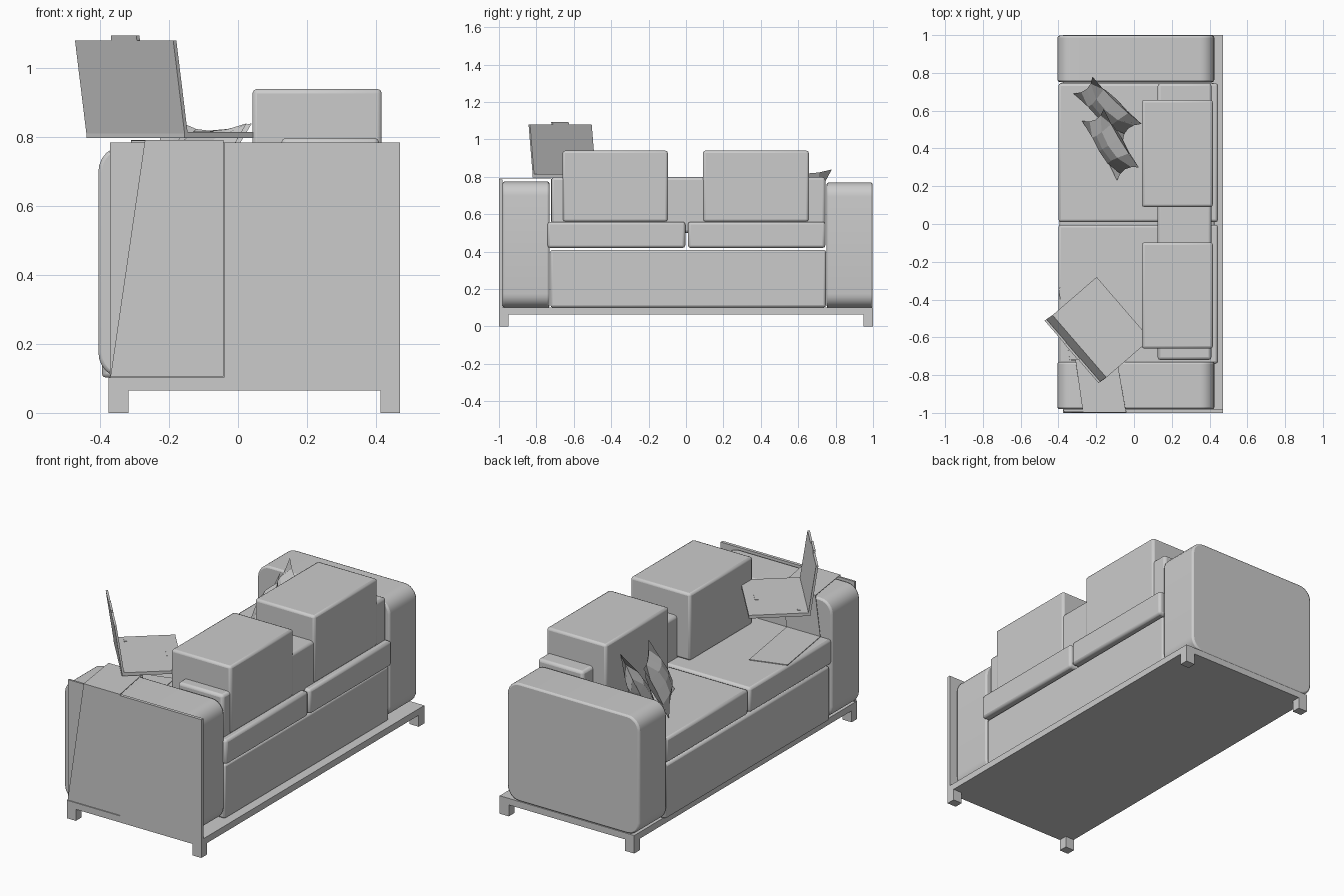
import bpy, bmesh, math
from mathutils import Vector

if "Cube" in bpy.data.objects:
    bpy.data.objects.remove(bpy.data.objects["Cube"])

grey = bpy.data.materials.new("plain grey")
grey.diffuse_color = (0.6, 0.6, 0.6, 1)
grey.use_nodes = True
grey.node_tree.nodes["Principled BSDF"].inputs["Base Color"].default_value = grey.diffuse_color


def finish(name, bm, bevel=0.0, segments=2, smooth=False):
    """Turn a bmesh into a named object."""
    bmesh.ops.recalc_face_normals(bm, faces=bm.faces)
    me = bpy.data.meshes.new(name)
    bm.to_mesh(me)
    bm.free()
    me.materials.append(grey)
    ob = bpy.data.objects.new(name, me)
    bpy.context.collection.objects.link(ob)
    if bevel:
        mod = ob.modifiers.new("bevel", 'BEVEL')
        mod.width, mod.segments = bevel, segments
        mod.limit_method = 'ANGLE'
        mod.angle_limit = math.radians(40)
    if smooth:
        bpy.ops.object.select_all(action='DESELECT')
        ob.select_set(True)
        bpy.context.view_layer.objects.active = ob
        bpy.ops.object.shade_smooth_by_angle(angle=math.radians(35))
    return ob


def box(name, x, y, z, bevel=0.0):
    """Box from (min, max) ranges."""
    bm = bmesh.new()
    bmesh.ops.create_cube(bm, size=1)
    for v in bm.verts:
        v.co = [r[0] if c < 0 else r[1] for r, c in zip((x, y, z), v.co)]
    return finish(name, bm, bevel, smooth=bevel > 0)


def slab(name, origin, u, v, w):
    """Box spanned by three edge vectors."""
    bm = bmesh.new()
    bmesh.ops.create_cube(bm, size=1)
    for p in bm.verts:
        a, b, c = (p.co.x + .5, p.co.y + .5, p.co.z + .5)
        p.co = origin + u * a + v * b + w * c
    return finish(name, bm)


def arm(name, y0, y1, top):
    """Armrest: rounded side profile extruded across its width."""
    x0, x1, z0, r = -0.405, 0.425, 0.1, 0.075
    bm = bmesh.new()
    pts = []
    for k, (cx, cz) in enumerate([(x1 - r, top - r), (x0 + r, top - r),
                                  (x0 + r, z0 + r), (x1 - r, z0 + r)]):
        for i in range(7):
            a = math.radians(90 * k + 15 * i)
            pts.append((cx + r * math.cos(a), y0, cz + r * math.sin(a)))
    face = bm.faces.new([bm.verts.new(p) for p in pts])
    ext = bmesh.ops.extrude_face_region(bm, geom=[face])
    for v in ext['geom']:
        if isinstance(v, bmesh.types.BMVert):
            v.co.y = y1
    finish(name, bm, 0.01, smooth=True)


def pillow(name, bottom_a, bottom_b, top_a, top_b, puff):
    """Throw pillow: pinched four-corner cushion with faceted bulging sides."""
    a, b, c, d = map(Vector, (bottom_a, bottom_b, top_a, top_b))
    normal = (b - a).cross(c - a).normalized()
    n = 4
    bm = bmesh.new()
    for side in (-1, 1):
        grid = []
        for i in range(n + 1):
            for j in range(n + 1):
                s, t = 2 * i / n - 1, 2 * j / n - 1
                h = ((1 - s * s) * (1 - t * t)) ** 0.6
                # edges curve inward between the corners
                s2 = (s * (1 - 0.16 * (1 - t * t)) + 1) / 2
                t2 = (t * (1 - 0.16 * (1 - s * s)) + 1) / 2
                p = a.lerp(b, s2).lerp(c.lerp(d, s2), t2)
                grid.append(bm.verts.new(p + normal * side * puff * h))
        for i in range(n):
            for j in range(n):
                k = i * (n + 1) + j
                bm.faces.new([grid[q] for q in (k, k + 1, k + n + 2, k + n + 1)])
    bmesh.ops.remove_doubles(bm, verts=bm.verts, dist=1e-4)
    finish(name, bm)


# platform and legs
box("platform", (-0.375, 0.47), (-1, 1), (0.065, 0.102))
for lx, x in (("front", (-0.375, -0.318)), ("back", (0.413, 0.47))):
    for ly, y in (("right", (-1, -0.95)), ("left", (0.95, 1))):
        box(f"{lx}_{ly}_leg", x, y, (0, 0.066))

# arms and the flat end panel
arm("right_arm", -0.98, -0.73, 0.775)
arm("left_arm", 0.752, 0.998, 0.77)
box("end_panel", (-0.04, 0.47), (-1, -0.982), (0.1, 0.785))
box("end_panel_front", (-0.372, -0.04), (-0.993, -0.982), (0.1, 0.785))

# seat body, seat cushions, backrest and back cushions
box("seat_body", (-0.395, 0.425), (-0.725, 0.748), (0.102, 0.41), 0.012)
box("backrest", (0.125, 0.41), (-0.72, 0.745), (0.5, 0.798), 0.015)
for side, seat_y, back_y in (("right", (-0.74, -0.004), (-0.66, -0.097)),
                             ("left", (0.01, 0.745), (0.09, 0.657))):
    box(f"{side}_seat_cushion", (-0.4, 0.445), seat_y, (0.42, 0.56), 0.014)
    box(f"{side}_back_cushion", (0.042, 0.417), back_y, (0.56, 0.94), 0.013)

# throw draped over the right arm and onto the seat: (y, z) with left and right x
path = [(-0.9975, 0.105, -0.37, -0.042), (-0.9975, 0.79, -0.27, -0.042),
        (-0.72, 0.79, -0.31, -0.09), (-0.72, 0.564, -0.34, -0.13)]
bm = bmesh.new()
rows = [[bm.verts.new((x, y, z)) for x in (xl, xr)] for y, z, xl, xr in path]
rows.append([bm.verts.new((-0.4, -0.34, 0.564)), bm.verts.new((-0.2, -0.28, 0.564))])
for p, q in zip(rows, rows[1:]):
    bm.faces.new((p[0], p[1], q[1], q[0]))
throw = finish("throw_blanket", bm)
mod = throw.modifiers.new("thickness", 'SOLIDIFY')
mod.thickness, mod.offset = 0.004, 0

# open laptop, turned on the armrest
up = Vector((0, 0, 1))
hinge = Vector((-0.44, -0.49, 0.797))
along = Vector((0.285, -0.33, 0))
depth = Vector((0.757, 0.654, 0))
lean = Vector((-0.033, -0.022, 0.27))
slab("laptop_base", hinge, along, depth * 0.32, up * 0.018)
slab("laptop_screen", hinge + up * 0.014, along, lean, depth * 0.012)
slab("laptop_latch", hinge + up * 0.014 + along * 0.37 + lean, along * 0.26,
     lean * 0.05, depth * 0.012)
slab("laptop_touchpad", hinge + up * 0.018 + along * 0.42 + depth * 0.25,
     along * 0.16, depth * 0.02, up * 0.002)
slab("laptop_button", hinge + up * 0.018 + along * 0.08 + depth * 0.05,
     along * 0.06, depth * 0.015, up * 0.003)

# leaning throw pillows
pillow("rear_pillow", (-0.32, 0.69, 0.565), (-0.06, 0.44, 0.565),
       (-0.22, 0.78, 0.84), (0.04, 0.53, 0.84), 0.055)
pillow("front_pillow", (-0.275, 0.545, 0.565), (-0.09, 0.23, 0.565),
       (-0.16, 0.61, 0.84), (0.025, 0.30, 0.84), 0.055)
